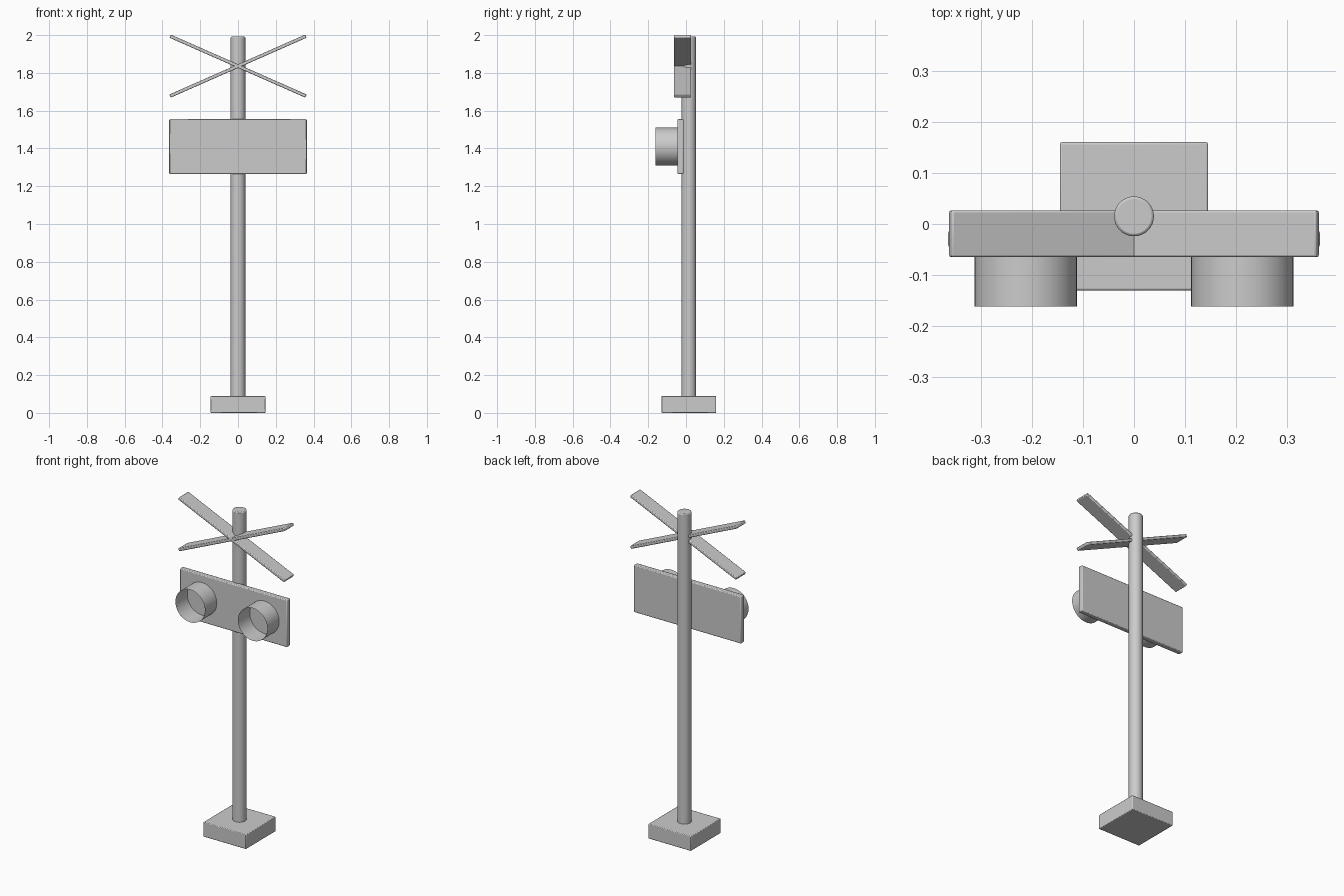
import bpy, bmesh, math

if "Cube" in bpy.data.objects:
    bpy.data.objects.remove(bpy.data.objects["Cube"])

POLE_Y = 0.015


def finish(obj, name, bevel=0.0):
    obj.name = name
    if bevel:
        m = obj.modifiers.new("edge_bevel", 'BEVEL')
        m.width = bevel
        m.segments = 2
        m.limit_method = 'ANGLE'
    bpy.ops.object.shade_smooth_by_angle(angle=math.radians(35))
    return obj


def box(name, loc, size, bevel, tilt=0.0):
    bpy.ops.mesh.primitive_cube_add(size=1, location=loc)
    obj = bpy.context.object
    obj.scale = size
    bpy.ops.object.transform_apply(location=False, rotation=False, scale=True)
    obj.rotation_euler.y = tilt
    return finish(obj, name, bevel)


# Foot and pole
box("base", (0, POLE_Y, 0.045), (0.29, 0.29, 0.09), 0.004)
bpy.ops.mesh.primitive_cylinder_add(vertices=32, radius=0.039, depth=1.91,
                                    location=(0, POLE_Y, 1.037))
finish(bpy.context.object, "pole", 0.005)

# Board carrying the lamps
box("signal_board", (0, -0.029, 1.41), (0.728, 0.032, 0.29), 0.005)

# Crossed planks, lying with their width along y
for name, sign in (("cross_plank_a", 1), ("cross_plank_b", -1)):
    box(name, (0, -0.019, 1.836), (0.786, 0.091, 0.018), 0.004,
        sign * math.radians(23.8))

# Lamp hoods: thin tubes, open at the front, closed by a disc at the back
for name, x in (("lamp_left", -0.212), ("lamp_right", 0.212)):
    bpy.ops.mesh.primitive_cylinder_add(vertices=48, radius=0.1, depth=0.115,
                                        location=(x, -0.1035, 1.41),
                                        rotation=(math.radians(90), 0, 0))
    obj = bpy.context.object
    bm = bmesh.new()
    bm.from_mesh(obj.data)
    front = [f for f in bm.faces if f.normal.z > 0.9]
    bmesh.ops.delete(bm, geom=front, context='FACES_ONLY')
    bm.to_mesh(obj.data)
    bm.free()
    finish(obj, name)
